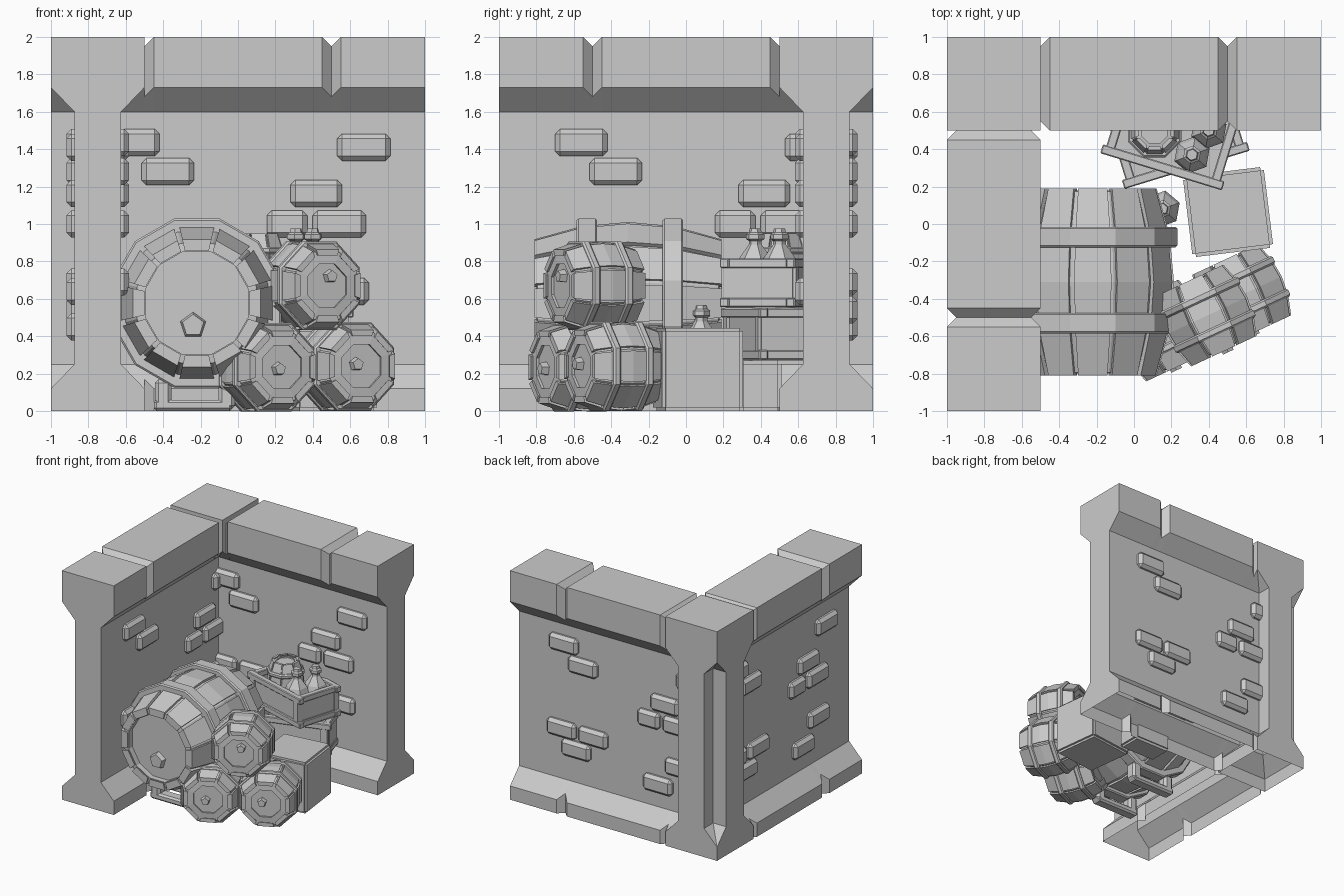
import bpy, bmesh
from math import sin, cos, pi, radians
from mathutils import Matrix, Vector

cube = bpy.data.objects.get("Cube")
if cube:
    bpy.data.objects.remove(cube, do_unlink=True)

GREY = (0.6, 0.6, 0.6, 1)
stone = bpy.data.materials.new("plain grey")
stone.use_nodes = True
stone.diffuse_color = GREY
stone.node_tree.nodes["Principled BSDF"].inputs["Base Color"].default_value = GREY


def finish(bm, name, matrix=Matrix()):
    bmesh.ops.recalc_face_normals(bm, faces=bm.faces)
    mesh = bpy.data.meshes.new(name)
    bm.to_mesh(mesh)
    bm.free()
    mesh.materials.append(stone)
    ob = bpy.data.objects.new(name, mesh)
    ob.matrix_world = matrix
    bpy.context.collection.objects.link(ob)
    return ob


def loft(bm, rings, closed=True):
    """Skin a list of equal point loops and cap both ends."""
    loops = [[bm.verts.new(p) for p in ring] for ring in rings]
    n = len(loops[0])
    for a, b in zip(loops, loops[1:]):
        for i in range(n if closed else n - 1):
            j = (i + 1) % n
            bm.faces.new((a[i], a[j], b[j], b[i]))
    bm.faces.new(loops[0])
    bm.faces.new(loops[-1])


def lathe(bm, profile, n, x=0, y=0):
    """Profile holds (height, radius) pairs."""
    loft(bm, [[(x + r * sin((k + .5) * 2 * pi / n), y + r * cos((k + .5) * 2 * pi / n), t)
               for k in range(n)] for t, r in profile])


def box(bm, centre, size, bevel=0):
    m = Matrix.Translation(centre) @ Matrix.Diagonal((*size, 1))
    verts = bmesh.ops.create_cube(bm, size=1, matrix=m)["verts"]
    if bevel:
        edges = list({e for v in verts for e in v.link_edges})
        bmesh.ops.bevel(bm, geom=edges, offset=bevel, segments=1, affect='EDGES')


def place(x, y, z, yaw=0):
    return Matrix.Translation((x, y, z)) @ Matrix.Rotation(radians(yaw), 4, 'Z')


# Walls: one flared profile swept along stations, pinched at the block joints
def wall_ring(u, s):
    half = [(.25 - s, 0), (.25 - s, .12 + s), (.125, .25), (.125, 1.6),
            (.25 - s, 1.73 - s), (.25 - s, 2 - s)]
    return ([(u, .75 + w, z) for w, z in half]
            + [(u, .75 - w, z) for w, z in reversed(half)])


STATIONS = [(-1, 0), (-.5, 0), (-.5, .05), (-.45, 0), (.45, 0), (.5, .05), (.55, 0), (1, 0)]
# Bricks: centre along the wall, centre height, width
BRICKS = [(-.56, 1.435, .28), (-.375, 1.28, .28), (.672, 1.41, .285), (.418, 1.163, .275),
          (.263, 1.0, .215), (.542, 1.0, .285), (-.58, .69, .28), (-.275, .69, .28),
          (-.44, .54, .28), (.35, .45, .28), (.56, .64, .28)]

for side, angle, flip in (("back", 0, 1), ("left", 90, -1)):
    turn = Matrix.Rotation(radians(angle), 4, 'Z')
    bm = bmesh.new()
    loft(bm, [wall_ring(flip * u, s) for u, s in STATIONS], closed=False)
    finish(bm, side + "_wall", turn)
    bm = bmesh.new()
    for face in (1, -1):
        for u, z, width in BRICKS:
            box(bm, (face * u, .75 - face * .13, z), (width, .075, .145), .026)
    finish(bm, side + "_wall_bricks", turn)


# Barrels: recessed core, separate staves, two hoops and a five-sided plug
def barrel(name, loc, yaw, tilt, length, n, r_end, r_mid, r_in, hoop, plug=None, gap=.07):
    m = place(*loc, yaw) @ Matrix.Rotation(radians(tilt), 4, 'X')
    shape = [(length * f, r_end + (r_mid - r_end) * (1 - (2 * f - 1) ** 2))
             for f in (0, .25, .5, .75, 1)]
    thick = .14 * r_mid
    inset = .06 * length
    bm = bmesh.new()
    lathe(bm, [(inset, r_in), (.01, r_in)]
          + [(min(max(t, .015), length - .015), r - .3 * thick) for t, r in shape]
          + [(length - .01, r_in), (length - inset, r_in)], n)
    finish(bm, name + "_core", m)

    bm = bmesh.new()
    step = 2 * pi / n
    for k in range(n):
        a0, a1 = (k - .5 + gap) * step, (k + .5 - gap) * step
        rings = []
        for t, r in shape:
            inner = r - thick
            rings.append([(q * sin(a), q * cos(a), t)
                          for q, a in ((r, a0), (r, a1), (inner, a1), (inner, a0))])
        loft(bm, rings)
    finish(bm, name + "_staves", m)

    bm = bmesh.new()
    w = .055 * length
    c = hoop * .1
    for t in (.28 * length, .74 * length):
        lathe(bm, [(t - w, hoop - c), (t - w, hoop - .01), (t - w + .01, hoop),
                   (t + w - .01, hoop), (t + w, hoop - .01), (t + w, hoop - c)], n)
    finish(bm, name + "_hoops", m)

    if plug:
        px, py, r = plug
        bm = bmesh.new()
        lathe(bm, [(inset + .01, r), (inset - .04, r * .8)], 5, px, py)
        finish(bm, name + "_plug", m)


barrel("large_barrel", (-.22, -.81, .577), 0, -90, 1.0, 12, .35, .445, .285, .468,
       (-.02, .12, .075))
for name, loc, plug in (("left_small_barrel", (.24, -.76, .235), (-.02, .01, .04)),
                        ("right_small_barrel", (.665, -.57, .24), (-.03, -.01, .04)),
                        ("upper_small_barrel", (.48, -.68, .67), (.02, -.05, .04))):
    barrel(name, loc, 25, -90, .42, 8, .205, .25, .125, .256, plug)
barrel("crate_keg", (.11, .5, .6), 0, 0, .35, 8, .11, .15, .075, .155)

# Low cradle beams beneath the large barrel
bm = bmesh.new()
for y in (-.53, -.07):
    box(bm, (-.24, y, .03), (.42, .1, .06), .015)
    for x in (-.4, -.06):
        box(bm, (x, y, .09), (.09, .1, .16), .02)
finish(bm, "barrel_cradle")


# Closed crates: each face inset and pushed in to leave a frame
def closed_crate(name, matrix, size, frame):
    bm = bmesh.new()
    box(bm, (0, 0, size[2] / 2), size)
    outer = list(bm.edges)
    bmesh.ops.inset_individual(bm, faces=list(bm.faces), thickness=frame)
    panels = [f for f in bm.faces if all(len(v.link_faces) == 4 for v in f.verts)]
    bmesh.ops.inset_individual(bm, faces=panels, thickness=.01, depth=-.025)
    outer = [e for e in outer if e.is_valid]
    bmesh.ops.bevel(bm, geom=outer, offset=.018, segments=2, affect='EDGES')
    finish(bm, name, matrix)


closed_crate("framed_crate", place(.503, .064, 0, 7), (.435, .435, .445), .07)
closed_crate("base_crate", place(.22, .4, 0, 0), (.36, .22, .27), .04)


# Open crates: floor, slatted sides, posts and overlapping rim boards
def open_crate(name, matrix, w, d, h):
    bm = bmesh.new()
    box(bm, (0, 0, .03), (w - .05, d - .05, .06))
    for s in (-1, 1):
        box(bm, (0, s * (d / 2 - .035), h / 2), (w - .05, .03, h - .04))
        box(bm, (s * (w / 2 - .045), 0, h / 2), (.03, d - .05, h - .04))
        for z in (.03, h - .025):
            box(bm, (0, s * (d / 2 - .025), z), (w, .05, .05), .006)
            box(bm, (s * (w / 2 - .045), 0, z), (.05, d - .08, .05), .006)
        for t in (-1, 1):
            box(bm, (s * (w / 2 - .06), t * (d / 2 - .025), h / 2), (.06, .045, h - .02))
    finish(bm, name, matrix)


open_crate("lower_open_crate", place(.22, .5, .27, 17), .7, .44, .28)
open_crate("upper_open_crate", place(.206, .48, .55, -17), .68, .42, .265)


# Bottles with a tapered shoulder and a flared stopper
for name, x, y, z in (("front_bottle", .31, .37, .61), ("rear_bottle", .4, .5, .61),
                      ("floor_bottle", .15, .08, .2)):
    bm = bmesh.new()
    lathe(bm, [(0, .085), (.16, .1), (.21, .085), (.28, .035), (.3, .035), (.31, .05),
               (.335, .05), (.345, .035), (.365, .03)], 6)
    finish(bm, name, place(x, y, z, 20))
